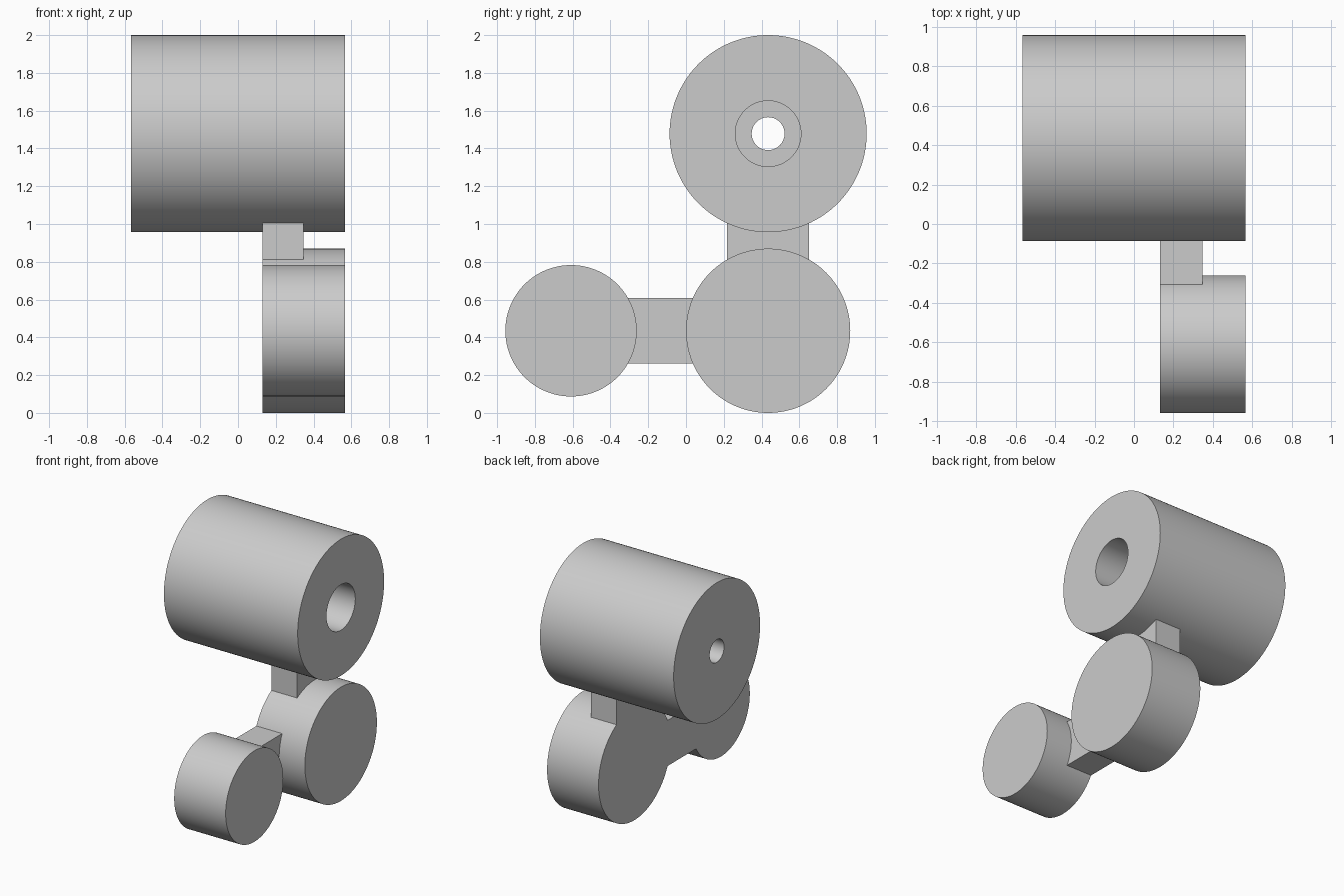
import bpy, bmesh, math
from mathutils import Matrix

cube = bpy.data.objects.get("Cube")
if cube:
    bpy.data.objects.remove(cube)

U = 2 / 23            # module every dimension is a multiple of
SEGMENTS = 128

grey = bpy.data.materials.new("plain grey")
grey.use_nodes = True
colour = (0.6, 0.6, 0.6, 1)
grey.diffuse_color = colour
grey.node_tree.nodes["Principled BSDF"].inputs["Base Color"].default_value = colour


def finish(name, bm):
    """Scale from modules to units and add the part to the scene."""
    bmesh.ops.scale(bm, vec=(U, U, U), verts=bm.verts)
    bmesh.ops.recalc_face_normals(bm, faces=bm.faces)
    mesh = bpy.data.meshes.new(name)
    bm.to_mesh(mesh)
    bm.free()
    mesh.materials.append(grey)
    obj = bpy.data.objects.new(name, mesh)
    bpy.context.collection.objects.link(obj)
    bpy.ops.object.select_all(action='DESELECT')
    obj.select_set(True)
    bpy.context.view_layer.objects.active = obj
    bpy.ops.object.shade_smooth_by_angle(angle=math.radians(30))


def disc(name, y, z, radius, x0, x1):
    """Solid cylinder lying along x."""
    bm = bmesh.new()
    place = Matrix.Translation(((x0 + x1) / 2, y, z)) @ Matrix.Rotation(math.pi / 2, 4, 'Y')
    bmesh.ops.create_cone(bm, cap_ends=True, segments=SEGMENTS, radius1=radius,
                          radius2=radius, depth=x1 - x0, matrix=place)
    finish(name, bm)


def drum(name, y, z, profile):
    """Closed (x, radius) profile turned around the x direction."""
    bm = bmesh.new()
    verts = [bm.verts.new((x, y, z + r)) for x, r in profile]
    edges = [bm.edges.new((v, verts[i - 1])) for i, v in enumerate(verts)]
    bmesh.ops.spin(bm, geom=verts + edges, cent=(0, y, z), axis=(1, 0, 0),
                   angle=math.tau, steps=SEGMENTS, use_merge=True)
    bmesh.ops.remove_doubles(bm, verts=bm.verts, dist=0.0001)
    finish(name, bm)


def link(name, start, r0, end, r1, half, x0, x1):
    """Block between two discs, with hollow ends that fit their rims."""
    (ya, za), (yb, zb) = start, end
    heading = math.atan2(zb - za, yb - ya)

    def arc(centre, radius, facing):
        spread = math.asin(half / radius)
        for i in range(25):
            a = facing + spread * (i / 12 - 1)
            yield (x0, centre[0] + radius * math.cos(a), centre[1] + radius * math.sin(a))

    points = list(arc(start, r0 * 0.999, heading)) + list(arc(end, r1 * 0.999, heading + math.pi))
    bm = bmesh.new()
    base = bm.faces.new([bm.verts.new(p) for p in points])
    side = bmesh.ops.extrude_face_region(bm, geom=[base], use_keep_orig=True)
    moved = [g for g in side["geom"] if isinstance(g, bmesh.types.BMVert)]
    bmesh.ops.translate(bm, vec=(x1 - x0, 0, 0), verts=moved)
    finish(name, bm)


# Large drum with a stepped bore, wide at the left end
drum("upper_drum", 5, 17, [(-6.5, 1), (-6.5, 6), (6.5, 6), (6.5, 2), (-1.5, 2), (-1.5, 1)])

# Two solid discs below
disc("lower_disc", 5, 5, 5, 1.5, 6.5)
disc("front_disc", -7, 5, 4, 1.5, 6.5)

# Connecting blocks
link("upright_link", (5, 5), 5, (5, 17), 6, 2.5, 1.5, 4)
link("front_link", (-7, 5), 4, (5, 5), 5, 2, 1.5, 4)
